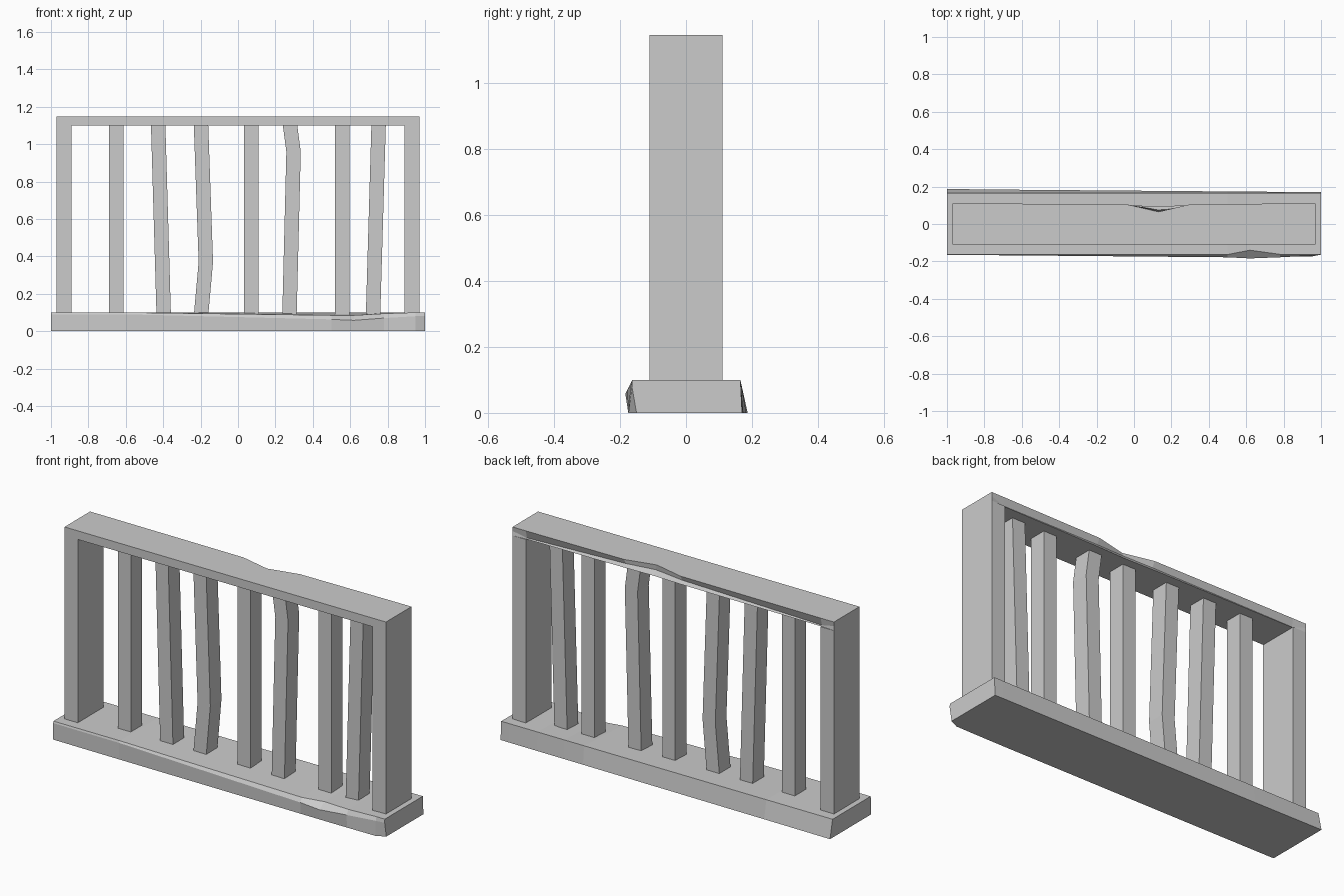
import bpy, bmesh

cube = bpy.data.objects.get("Cube")
if cube:
    bpy.data.objects.remove(cube, do_unlink=True)

stone = bpy.data.materials.new("plain grey")
stone.use_nodes = True
grey = (0.6, 0.6, 0.6, 1)
stone.diffuse_color = grey
stone.node_tree.nodes["Principled BSDF"].inputs["Base Color"].default_value = grey


def loft(name, rings):
    """Skin a closed solid through matching rings of points."""
    bm = bmesh.new()
    loops = [[bm.verts.new(p) for p in ring] for ring in rings]
    n = len(loops[0])
    for a, b in zip(loops, loops[1:]):
        for i in range(n):
            j = (i + 1) % n
            bm.faces.new((a[i], a[j], b[j], b[i]))
    bm.faces.new(loops[0])
    bm.faces.new(loops[-1])
    bmesh.ops.recalc_face_normals(bm, faces=bm.faces)
    mesh = bpy.data.meshes.new(name)
    bm.to_mesh(mesh)
    bm.free()
    mesh.materials.append(stone)
    obj = bpy.data.objects.new(name, mesh)
    bpy.context.collection.objects.link(obj)
    return obj


def along_x(name, sections):
    """Loft (x, [(y, z), ...]) profiles along the width."""
    return loft(name, [[(x, y, z) for y, z in ring] for x, ring in sections])


def upright(name, stations, width, depth):
    """Rectangular upright through (centre x, z) stations."""
    w, d = width / 2, depth / 2
    return loft(name, [[(x - w, -d, z), (x + w, -d, z), (x + w, d, z), (x - w, d, z)]
                       for x, z in stations])


# Worn base: front foot, front crease, top front, top back, back foot
def base_ring(foot, crease, crease_z, top, top_z, back):
    return [(foot, 0), (crease, crease_z), (top, top_z), (0.165, 0.1), (back, 0)]


along_x("base", [
    (-1, base_ring(-0.165, -0.165, 0.09, -0.163, 0.1, 0.187)),
    (-0.6, base_ring(-0.168, -0.168, 0.09, -0.163, 0.1, 0.183)),
    (0.5, base_ring(-0.174, -0.178, 0.063, -0.163, 0.085, 0.174)),
    (0.62, base_ring(-0.175, -0.184, 0.058, -0.14, 0.085, 0.173)),
    (0.78, base_ring(-0.175, -0.178, 0.07, -0.162, 0.094, 0.172)),
    (0.95, base_ring(-0.174, -0.169, 0.08, -0.163, 0.1, 0.171)),
    (1, base_ring(-0.15, -0.164, 0.08, -0.163, 0.1, 0.17)),
])

# Side posts
for side, sign in (("left", 1), ("right", -1)):
    upright(side + "_post", [(sign * 0.93, 0.095), (sign * 0.93, 1.1)], 0.08, 0.22)


# Top rail with a chipped back edge
def rail_ring(top, crease, crease_z, bottom):
    return [(-0.11, 1.1), (-0.11, 1.147), (top, 1.147), (crease, crease_z), (bottom, 1.1)]


along_x("top_rail", [
    (-0.97, rail_ring(0.11, 0.11, 1.125, 0.11)),
    (-0.89, rail_ring(0.11, 0.1, 1.105, 0.105)),
    (-0.04, rail_ring(0.105, 0.088, 1.118, 0.1)),
    (0.13, rail_ring(0.065, 0.075, 1.125, 0.095)),
    (0.3, rail_ring(0.105, 0.088, 1.118, 0.1)),
    (0.89, rail_ring(0.11, 0.1, 1.105, 0.105)),
    (0.97, rail_ring(0.11, 0.11, 1.125, 0.11)),
])

# Bars, some leaning or bent
low, high = 0.08, 1.11
bars = [
    [(-0.652, low), (-0.652, high)],
    [(-0.397, low), (-0.427, high)],
    [(-0.198, low), (-0.172, 0.37), (-0.198, high)],
    [(0.07, low), (0.07, high)],
    [(0.275, low), (0.297, 0.96), (0.277, high)],
    [(0.558, low), (0.558, high)],
    [(0.722, low), (0.752, high)],
]
for number, stations in enumerate(bars, 1):
    upright(f"bar_{number}", stations, 0.077, 0.096)
